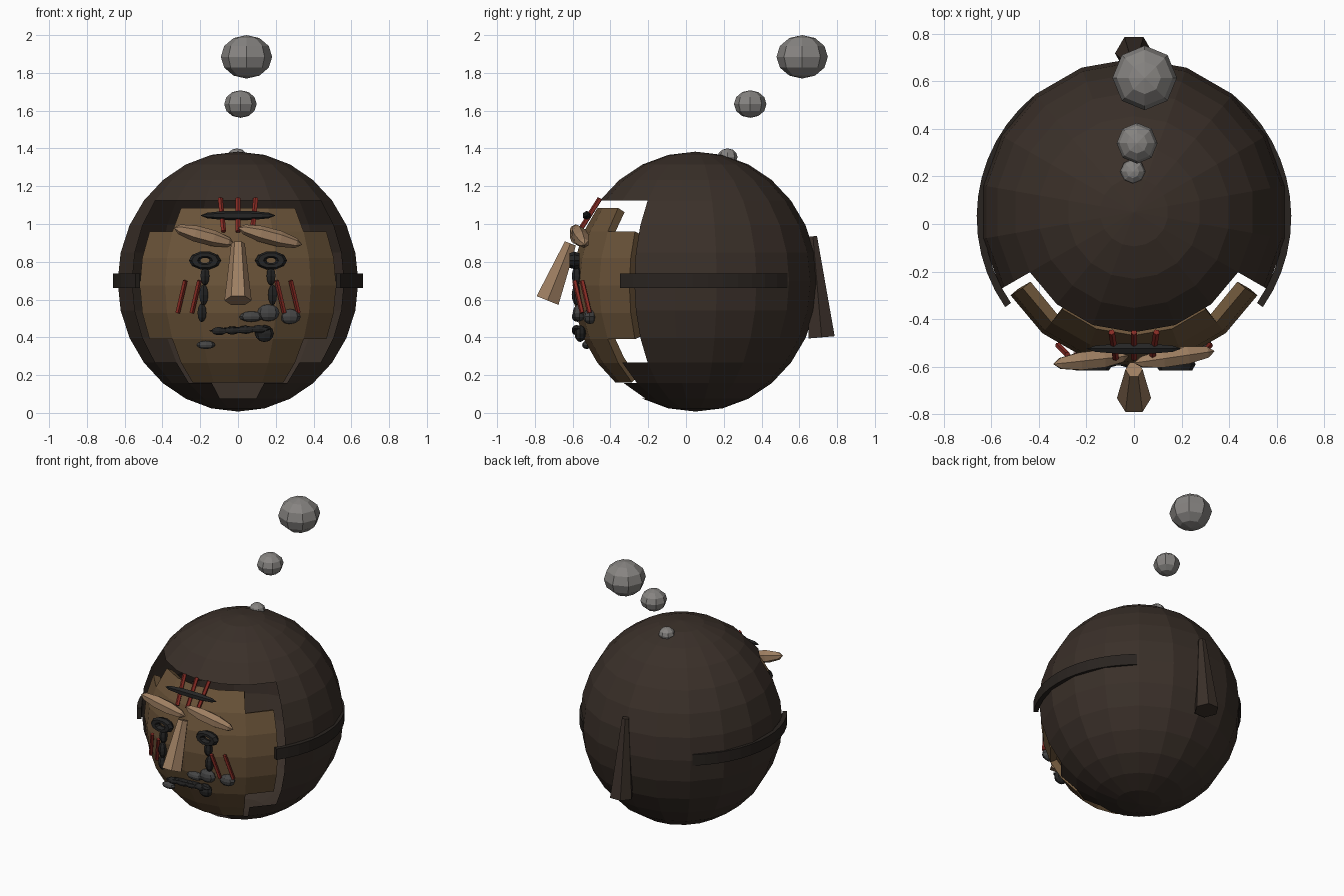
import bpy, math
from mathutils import Vector, Matrix

if "Cube" in bpy.data.objects:
    bpy.data.objects.remove(bpy.data.objects["Cube"])

def mat(name, r, g, b):
    m = bpy.data.materials.new(name)
    m.diffuse_color = (r, g, b, 1)
    m.use_nodes = True
    m.node_tree.nodes["Principled BSDF"].inputs["Base Color"].default_value = m.diffuse_color
    return m

HOOD = mat("hood_brown", .042, .029, .022)
SKIN = mat("mask_wood", .15, .09, .042)
TAN = mat("light_wood", .34, .21, .12)
STRAP = mat("strap_dark", .022, .017, .014)
RED = mat("red_paint", .25, .025, .018)
DARK = mat("charcoal", .018, .018, .018)
STONE = mat("dark_grey", .06, .06, .06)
SMOKE = mat("smoke_grey", .24, .23, .22)

def mesh_obj(name, verts, faces, m):
    me = bpy.data.meshes.new(name)
    me.from_pydata(verts, [], faces)
    me.validate()
    me.update()
    me.materials.append(m)
    o = bpy.data.objects.new(name, me)
    bpy.context.collection.objects.link(o)
    return o

def finish(name, m):
    o = bpy.context.object
    o.name = name
    o.data.materials.append(m)
    return o

def shell(name, c, r, keep, m, segs=18, rings=14):
    """Ellipsoid made of the facets for which keep(ring, angle from front) holds."""
    verts, faces = [], []
    for k in range(rings + 1):
        t = math.pi * k / rings
        for j in range(segs):
            a = 2 * math.pi * j / segs
            verts.append((c[0] + r[0] * math.sin(t) * math.sin(a),
                          c[1] - r[1] * math.sin(t) * math.cos(a),
                          c[2] + r[2] * math.cos(t)))
    for k in range(rings):
        for j in range(segs):
            ang = (j + .5) * 360 / segs
            if keep(k, min(ang, 360 - ang)):
                n = (j + 1) % segs
                f = [k * segs + j, (k + 1) * segs + j, (k + 1) * segs + n, k * segs + n]
                if k == 0:
                    f = [0] + f[1:3]
                elif k == rings - 1:
                    f = [f[0], rings * segs, f[3]]
                faces.append(f)
    o = mesh_obj(name, verts, faces, m)
    used = {i for f in faces for i in f}
    import bmesh
    bm = bmesh.new()
    bm.from_mesh(o.data)
    bm.verts.ensure_lookup_table()
    bmesh.ops.delete(bm, geom=[v for v in bm.verts if v.index not in used], context='VERTS')
    bm.to_mesh(o.data)
    bm.free()
    return o

def blob(name, c, r, m, segs=8, rings=6, rot=(0, 0, 0)):
    bpy.ops.mesh.primitive_uv_sphere_add(segments=segs, ring_count=rings, radius=1,
                                         location=c, rotation=rot)
    bpy.context.object.scale = r
    return finish(name, m)

def rod(name, a, b, r1, r2, m, sides=6, spin=0):
    """Tapered prism from a to b."""
    a, b = Vector(a), Vector(b)
    bpy.ops.mesh.primitive_cone_add(vertices=sides, radius1=r1, radius2=r2, depth=(b - a).length)
    o = finish(name, m)
    q = (b - a).to_track_quat('Z', 'Y').to_matrix().to_4x4()
    o.matrix_world = Matrix.Translation((a + b) / 2) @ q @ Matrix.Rotation(spin, 4, 'Z')
    return o

def spindle(name, a, b, r, m, sides=6):
    """Low-poly shape pointed at both ends."""
    a, b = Vector(a), Vector(b)
    o = blob(name, (0, 0, 0), (1, 1, 1), m, sides, 5)
    q = (b - a).to_track_quat('Z', 'Y').to_matrix().to_4x4()
    o.matrix_world = (Matrix.Translation((a + b) / 2) @ q
                      @ Matrix.Diagonal((r, r, (b - a).length / 2, 1)))
    return o

def loop(name, c, major, minor, scale, m, rot=0):
    bpy.ops.mesh.primitive_torus_add(major_segments=10, minor_segments=6, major_radius=major,
                                     minor_radius=minor, location=c,
                                     rotation=(math.pi / 2, rot, 0))
    bpy.context.object.scale = scale
    return finish(name, m)

# Hood: open-fronted shell, opening narrows to the chin
def hood_keep(k, a):
    if 4 <= k <= 9:
        return a > 60
    return not (k == 10 and a < 40 or k == 11 and a < 20)
shell("hood", (0, .05, .695), (.647, .647, .688), hood_keep, HOOD)

# Mask: stepped patch with thickness
def mask_keep(k, a):
    return 5 <= k <= 8 and a < 60 or k in (4, 9, 10) and a < 40
mask = shell("mask", (0, 0, .675), (.6, .6, .657), mask_keep, SKIN)
s = mask.modifiers.new("thickness", 'SOLIDIFY')
s.thickness, s.offset = .045, -1

# Side straps
for side in (-1, 1):
    verts, faces, n = [], [], 12
    for i in range(n + 1):
        a = math.radians(55 + 85 * i / n)
        for r, z in ((.662, .66), (.662, .737), (.632, .737), (.632, .66)):
            verts.append((side * r * math.sin(a), .03 - r * math.cos(a), z))
    for i in range(n):
        for j in range(4):
            p, q = i * 4 + j, i * 4 + (j + 1) % 4
            faces.append((p, q, q + 4, p + 4))
    faces += [(3, 2, 1, 0), (n * 4, n * 4 + 1, n * 4 + 2, n * 4 + 3)]
    if side < 0:
        faces = [f[::-1] for f in faces]
    mesh_obj("strap", verts, faces, STRAP)

# Tail hanging at the back
rod("back_tail", (0, .718, .4), (0, .672, .935), .08, .025, HOOD, 6, math.pi / 2)

# Nose and brows (both brows slope the same way)
rod("nose", (0, -.733, .595), (0, -.612, .897), .072, .036, TAN, 6, math.pi / 2)
spindle("brow_left", (-.34, -.59, .98), (-.02, -.555, .895), .045, TAN)
spindle("brow_right", (.0, -.585, .98), (.34, -.535, .89), .045, TAN)

# Eyes and bead trails below them
for x in (-.175, .175):
    loop("eye", (x, -.59, .807), .055, .03, (1, .58, 1), DARK)
    for dx, z, h in ((0, .725, .05), (.008, .625, .055), (.02, .53, .05)):
        if x > 0 and z < .55:
            continue
        px = x + dx * (1 if x > 0 else -.8)
        blob("tear_bead", (px, -.578 if z > .55 else -.565, z), (.027, .027, h), DARK, 6)

# Mouth and surrounding lumps
loop("mouth", (.015, -.575, .44), .14, .03, (1.0, .1, .8), DARK, math.radians(-2))
for x in (-.1, -.03, .04, .11):
    blob("mouth_bead", (x, -.58, .438 + x * .05), (.045, .024, .022), DARK, 6)
blob("mouth_corner", (.14, -.56, .42), (.05, .03, .045), DARK)
for c, r in (((.07, -.575, .51), (.065, .03, .028)), ((.16, -.565, .53), (.06, .035, .045)),
             ((.275, -.51, .51), (.057, .035, .04)), ((-.17, -.525, .36), (.05, .025, .022))):
    blob("face_lump", c, r, STONE)

# Forehead mark: dark bar across three red strokes
spindle("forehead_bar", (-.2, -.525, 1.045), (.2, -.525, 1.045), .026, DARK)
for x in (-.09, 0, .09):
    rod("forehead_stroke", (x * .85, -.565, .96), (x * 1.05, -.455, 1.135), .014, .014, RED, 5)

# Cheek strokes
for side in (-1, 1):
    for x0, x1, y in ((.205, .245, -.585), (.28, .32, -.545)):
        rod("cheek_stroke", (side * x1, y + .035, .53), (side * x0, y - .005, .7),
            .013, .013, RED, 5)

# Smoke puffs
blob("smoke_small", (-.005, .22, 1.355), (.053, .053, .045), SMOKE)
blob("smoke_medium", (.013, .34, 1.635), (.086, .086, .073), SMOKE)
blob("smoke_large", (.045, .615, 1.885), (.136, .136, .115), SMOKE)
